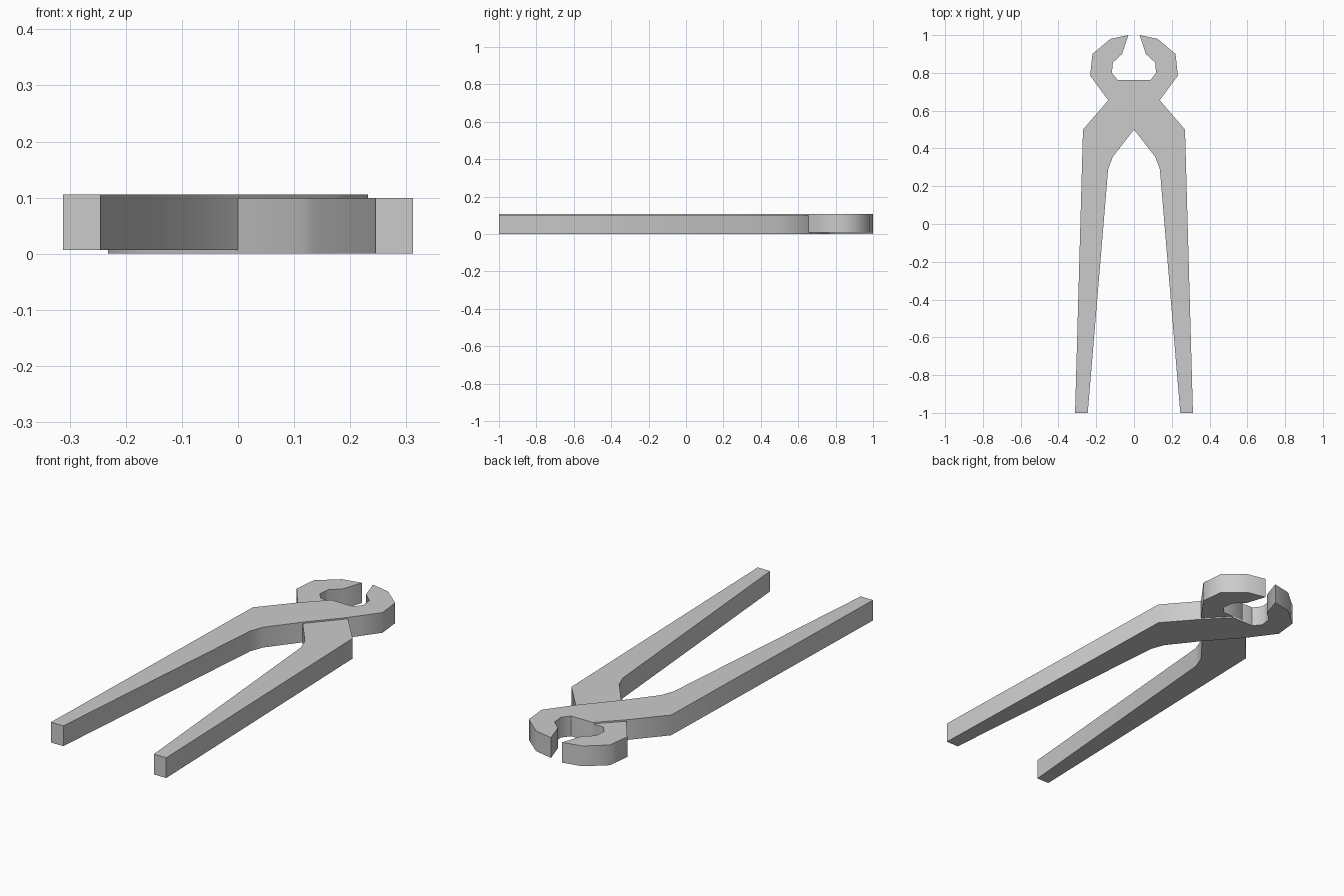
import bpy, bmesh, math

if "Cube" in bpy.data.objects:
    bpy.data.objects.remove(bpy.data.objects["Cube"])

# Outline of one pincer arm: handle on the left, crossing over to the jaw on the right
OUTLINE = [
    (-0.312, -1.0), (-0.245, -1.0),                                      # handle end
    (-0.137, 0.29), (-0.113, 0.355), (0.0, 0.50),                        # inner handle edge
    (0.136, 0.655), (0.173, 0.705), (0.232, 0.785),                      # outer jaw
    (0.22, 0.90), (0.125, 0.98), (0.03, 1.0),                            # jaw tip
    (0.063, 0.90), (0.112, 0.855), (0.117, 0.80), (0.087, 0.763),        # inner jaw
    (-0.03, 0.763), (-0.136, 0.655), (-0.27, 0.50),                      # back edge
]
THICK = 0.099


def make_arm(name, side, z):
    """Extrude the outline upwards; side = -1 mirrors it across x."""
    bm = bmesh.new()
    face = bm.faces.new([bm.verts.new((side * x, y, z)) for x, y in OUTLINE])
    ext = bmesh.ops.extrude_face_region(bm, geom=[face])
    top = [g for g in ext["geom"] if isinstance(g, bmesh.types.BMVert)]
    bmesh.ops.translate(bm, verts=top, vec=(0, 0, THICK))
    bmesh.ops.recalc_face_normals(bm, faces=bm.faces)
    mesh = bpy.data.meshes.new(name)
    bm.to_mesh(mesh)
    bm.free()
    obj = bpy.data.objects.new(name, mesh)
    bpy.context.collection.objects.link(obj)
    bpy.ops.object.select_all(action='DESELECT')
    obj.select_set(True)
    bpy.context.view_layer.objects.active = obj
    bpy.ops.object.shade_smooth_by_angle(angle=math.radians(50))
    return obj


# Upper arm (left handle) and lower arm (right handle), slightly offset in height
make_arm("upper_pincer_arm", 1, 0.007)
make_arm("lower_pincer_arm", -1, 0.0)
